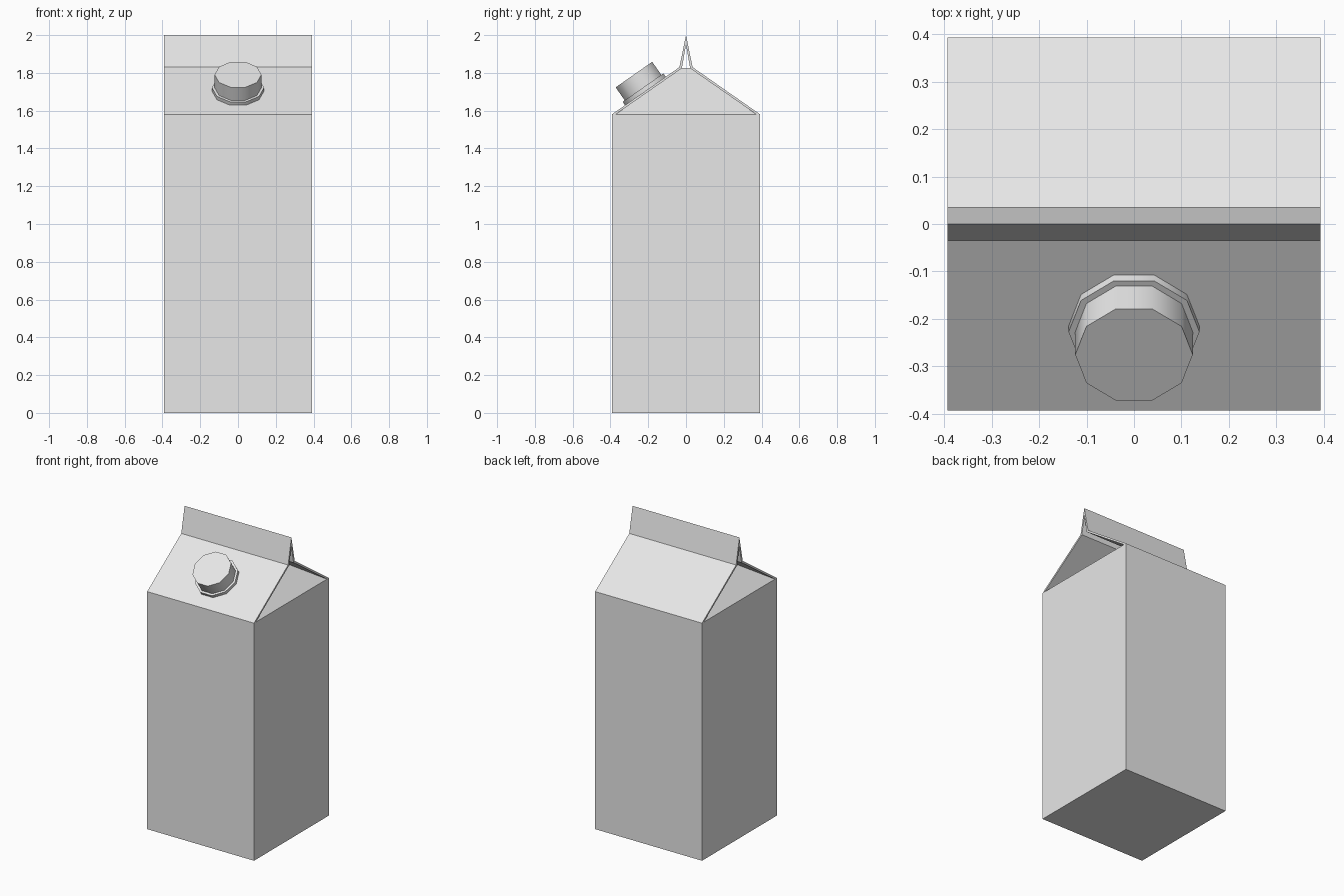
import bpy, bmesh, math
from mathutils import Matrix, Vector

if "Cube" in bpy.data.objects:
    bpy.data.objects.remove(bpy.data.objects["Cube"], do_unlink=True)

H = 0.393        # half width
EAVE = 1.58      # top of the walls
NECK = 1.83      # where the roof meets the fin
TOP = 2.0
GAP = 0.035      # half width of the fin base
FOLD = 0.30      # how far the gables fold inward

paper = bpy.data.materials.new("pale_grey_card")
paper.use_nodes = True
paper.diffuse_color = (0.8, 0.8, 0.8, 1)
paper.node_tree.nodes["Principled BSDF"].inputs["Base Color"].default_value = (0.8, 0.8, 0.8, 1)


def finish(name, bm):
    bmesh.ops.recalc_face_normals(bm, faces=bm.faces)
    mesh = bpy.data.meshes.new(name)
    bm.to_mesh(mesh)
    bm.free()
    mesh.materials.append(paper)
    obj = bpy.data.objects.new(name, mesh)
    bpy.context.collection.objects.link(obj)
    return obj


def prism(name, points, direction):
    """Extrude a closed outline along a direction."""
    bm = bmesh.new()
    face = bm.faces.new([bm.verts.new(p) for p in points])
    new = bmesh.ops.extrude_face_region(bm, geom=[face], use_keep_orig=True)["geom"]
    bmesh.ops.translate(bm, vec=direction,
                        verts=[g for g in new if isinstance(g, bmesh.types.BMVert)])
    return finish(name, bm)


# Carton walls with the two end gables folded inward
bm = bmesh.new()
levels = [(H, H, 0), (H, H, EAVE), (H - FOLD, GAP - 0.01, NECK - 0.004)]
rings = [[bm.verts.new((sx * x, sy * y, z))
          for sx, sy in ((-1, -1), (1, -1), (1, 1), (-1, 1))] for x, y, z in levels]
bm.faces.new(rings[0])
bm.faces.new(rings[-1])
for low, high in zip(rings, rings[1:]):
    for i in range(4):
        j = (i + 1) % 4
        bm.faces.new((low[i], low[j], high[j], high[i]))
finish("carton_body", bm)

# Folded roof sheet with the hollow fin on top
outer = [(-H, EAVE), (-GAP, NECK), (0, TOP), (GAP, NECK), (H, EAVE)]
inner = [(H - 0.02, EAVE), (GAP - 0.013, NECK - 0.006), (0, TOP - 0.05),
         (0.013 - GAP, NECK - 0.006), (0.02 - H, EAVE)]
prism("roof_and_fin", [(-H, y, z) for y, z in outer + inner], (2 * H, 0, 0))

# Screw cap and its flange, square to the front slope
tilt = math.atan2(NECK - EAVE, H - GAP)
place = Matrix.Translation((0, -0.215, 1.704)) @ Matrix.Rotation(tilt, 4, 'X')
for name, radius, bottom, top in (("cap_flange", 0.138, -0.005, 0.022),
                                  ("screw_cap", 0.124, 0.015, 0.106)):
    outline = [place @ Vector((radius * math.cos(k * math.tau / 10),
                               radius * math.sin(k * math.tau / 10), bottom))
               for k in range(10)]
    cap = prism(name, outline, place.to_3x3() @ Vector((0, 0, top - bottom)))
    bpy.ops.object.select_all(action='DESELECT')
    cap.select_set(True)
    bpy.context.view_layer.objects.active = cap
    bpy.ops.object.shade_smooth_by_angle(angle=math.radians(40))
